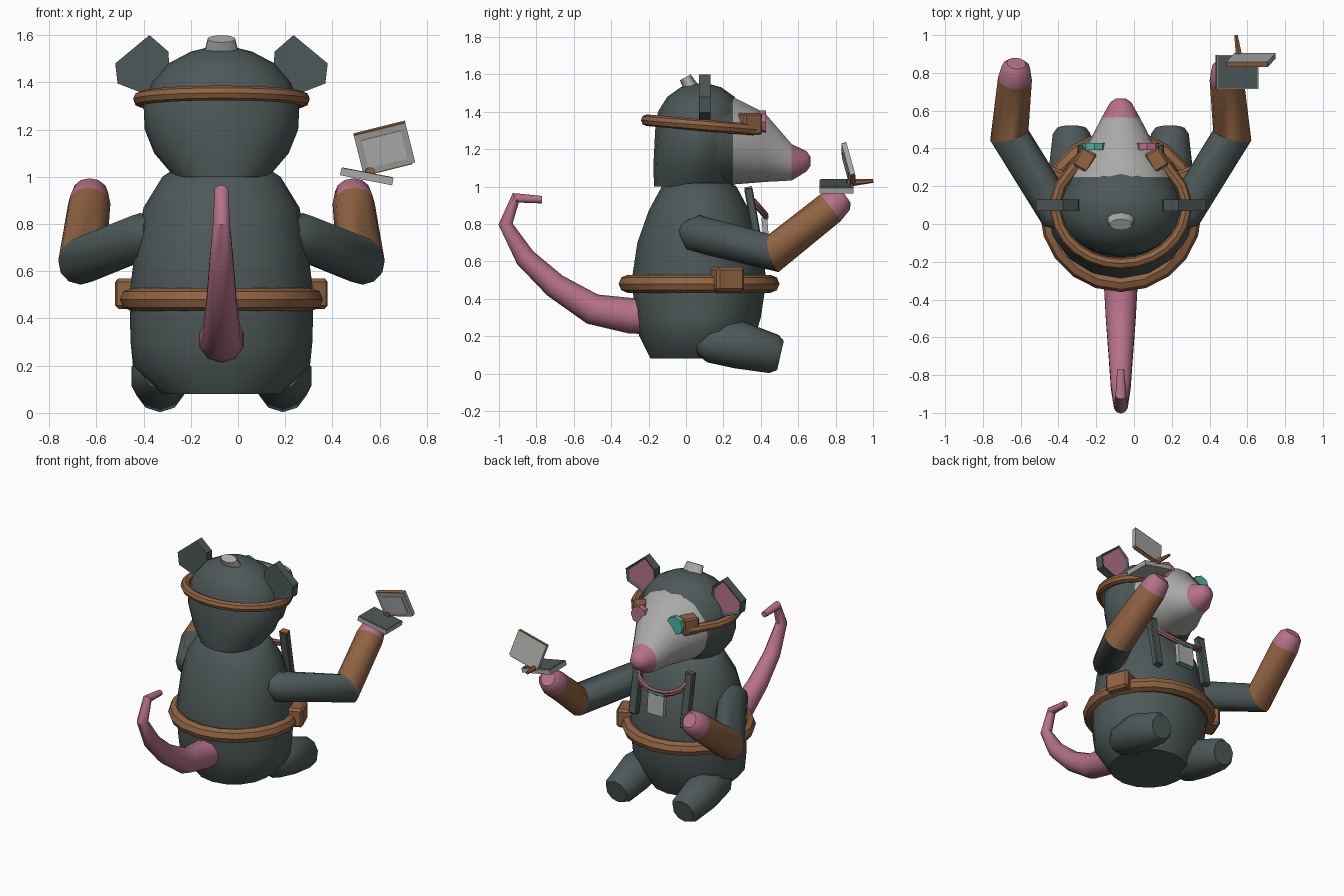
import bpy, bmesh
from math import radians, sin, cos, pi
from mathutils import Vector

cube = bpy.data.objects.get("Cube")
if cube:
    bpy.data.objects.remove(cube, do_unlink=True)

CX = -0.07  # symmetry plane of the animal


def material(name, r, g, b):
    m = bpy.data.materials.new(name)
    m.use_nodes = True
    m.diffuse_color = (r, g, b, 1)
    m.node_tree.nodes["Principled BSDF"].inputs["Base Color"].default_value = (r, g, b, 1)
    return m


FUR = material("slate fur", .075, .098, .098)
LEATHER = material("brown leather", .28, .125, .055)
PINK = material("pink skin", .47, .165, .25)
GREY = material("light grey", .40, .40, .39)
TEAL = material("teal", .08, .45, .38)
SCREEN = material("pale screen", .52, .52, .52)


def smooth(ob, angle=40):
    bpy.ops.object.select_all(action='DESELECT')
    ob.select_set(True)
    bpy.context.view_layer.objects.active = ob
    bpy.ops.object.shade_smooth_by_angle(angle=radians(angle))


def finish(bm, name, mats):
    bmesh.ops.recalc_face_normals(bm, faces=bm.faces)
    me = bpy.data.meshes.new(name)
    bm.to_mesh(me)
    bm.free()
    ob = bpy.data.objects.new(name, me)
    bpy.context.collection.objects.link(ob)
    for m in mats:
        me.materials.append(m)
    return ob


def loft(name, rings, colours, sides=14):
    """Skin rings of (centre, u vector, v vector); one colour per segment."""
    mats = list(dict.fromkeys(colours))
    bm = bmesh.new()
    loops = []
    for c, u, v in rings:
        loops.append([bm.verts.new(c + u * cos(2 * pi * i / sides) + v * sin(2 * pi * i / sides))
                      for i in range(sides)])
    for k, colour in enumerate(colours):
        a, b = loops[k], loops[k + 1]
        for i in range(sides):
            j = (i + 1) % sides
            bm.faces.new((a[i], a[j], b[j], b[i])).material_index = mats.index(colour)
    bm.faces.new(loops[0]).material_index = mats.index(colours[0])
    bm.faces.new(loops[-1]).material_index = mats.index(colours[-1])
    ob = finish(bm, name, mats)
    smooth(ob)
    return ob


def tube(name, points, colours, sides=10, ref=Vector((1, 0, 0)), side=1):
    """Tapered tube through (x, y, z, radius), x measured from the symmetry plane."""
    ps = [Vector((CX + side * x, y, z)) for x, y, z, r in points]
    rings = []
    for i, p in enumerate(ps):
        before = (p - ps[i - 1]).normalized() if i else Vector()
        after = (ps[i + 1] - p).normalized() if i + 1 < len(ps) else Vector()
        t = (before + after).normalized()
        u = t.cross(ref).normalized()
        r = points[i][3]
        rings.append((p, u * r, t.cross(u) * r))
    return loft(name, rings, colours, sides)


def box(name, size, loc, mat, rot=(0, 0, 0), bevel=0):
    bpy.ops.mesh.primitive_cube_add(size=1, location=loc, rotation=[radians(a) for a in rot])
    ob = bpy.context.object
    ob.name = name
    ob.scale = size
    bpy.ops.object.transform_apply(location=False, rotation=False, scale=True)
    ob.data.materials.append(mat)
    if bevel:
        b = ob.modifiers.new("bevel", 'BEVEL')
        b.width = bevel
        b.segments = 1
    return ob


X, Y, Z = Vector((1, 0, 0)), Vector((0, 1, 0)), Vector((0, 0, 1))

# Upright body and skull: (height, centre y, half width, half depth)
body = [(.08, .06, .25, .25), (.2, .06, .375, .31), (.3, .065, .385, .335), (.5, .07, .39, .36),
        (.7, .07, .365, .33), (.87, .07, .33, .27), (1.0, .07, .25, .2), (1.02, .07, .22, .17)]
skull = [(1.0, .03, .2, .2), (1.1, .05, .285, .225), (1.2, .06, .325, .23), (1.3, .07, .33, .235),
         (1.4, .08, .295, .23), (1.48, .08, .225, .18), (1.53, .08, .13, .11), (1.55, .08, .05, .04)]
for name, rows in (("body", body), ("skull", skull)):
    loft(name, [(Vector((CX, cy, z)), X * rx, Y * ry) for z, cy, rx, ry in rows],
         [FUR] * (len(rows) - 1), 16)

# Snout: (y, centre height, half width, half height)
snout = [(.08, 1.27, .325, .265), (.25, 1.245, .275, .24), (.42, 1.21, .175, .19),
         (.565, 1.13, .1, .1), (.645, 1.135, .055, .055), (.665, 1.135, .025, .025)]
loft("snout", [(Vector((CX, y, cz)), X * rx, Z * rz) for y, cz, rx, rz in snout],
     [FUR, GREY, GREY, PINK, PINK], 14)

# Tail
tube("tail", [(0, -.2, .31, .1), (0, -.3, .31, .095), (0, -.5, .345, .083), (0, -.7, .47, .067),
              (0, -.86, .62, .055), (0, -.965, .8, .038), (0, -.91, .94, .03), (0, -.77, .93, .02)],
     [PINK] * 7)

# Belt
bpy.ops.mesh.primitive_torus_add(location=(CX, .07, .48), major_radius=.382, minor_radius=.048,
                                 major_segments=20, minor_segments=8)
belt = bpy.context.object
belt.name = "belt"
belt.data.materials.append(LEATHER)
smooth(belt)

# Goggle strap
arc = []
for i in range(17):
    t = radians(-112 + 14 * i)
    y = .09 - .3 * cos(t)
    arc.append((.345 * sin(t), y, 1.355 - .09 * (y + .21), .031))
arc = [(-.2, .36, 1.305, .031)] + arc + [(.2, .36, 1.305, .031)]
tube("goggle_strap", arc, [LEATHER] * (len(arc) - 1), 8, Z)

# Paired parts
ear_outline = [(.45, 1.48), (.305, 1.6), (.225, 1.53), (.22, 1.45), (.31, 1.345), (.44, 1.395)]
for s, label in ((1, "left"), (-1, "right")):
    # Arm with leather sleeve and bare hand
    tube(label + "_arm",
         [(.29, .0, .77, .055), (.33, .05, .75, .1), (.59, .47, .645, .105), (.56, .77, .885, .09),
          (.555, .83, .935, .075), (.553, .85, .95, .05)],
         [FUR, FUR, LEATHER, PINK, PINK], 12, Z, s)
    # Leg
    tube(label + "_leg", [(.26, .06, .17, .07), (.26, .12, .17, .11), (.26, .28, .155, .128),
                          (.26, .47, .105, .105), (.26, .505, .097, .08)],
         [FUR] * 4, 10, X, s)
    # Ear: rim with an inset pink inner face
    bm = bmesh.new()
    face = bm.faces.new([bm.verts.new((CX + s * x, .07, z)) for x, z in ear_outline])
    moved = bmesh.ops.extrude_face_region(bm, geom=[face])["geom"]
    bmesh.ops.translate(bm, vec=(0, .06, 0), verts=[g for g in moved if isinstance(g, bmesh.types.BMVert)])
    inner = [g for g in moved if isinstance(g, bmesh.types.BMFace)]
    bmesh.ops.recalc_face_normals(bm, faces=bm.faces)
    bmesh.ops.inset_region(bm, faces=inner, thickness=.02, depth=-.01)
    inner[0].material_index = 1
    finish(bm, label + "_ear", [FUR, PINK])
    # Goggle cup and lens
    box(label + "_goggle_cup", (.09, .11, .115), (CX + s * .19, .34, 1.335), LEATHER, (0, 0, s * 30), .01)
    bpy.ops.mesh.primitive_cylinder_add(vertices=8, radius=.062, depth=.035,
                                        location=(CX + s * .14, .41, 1.345), rotation=(pi / 2, 0, 0))
    lens = bpy.context.object
    lens.name = label + "_lens"
    lens.data.materials.append(PINK if s > 0 else TEAL)
    # Belt pouch and chest bar with leather tip
    box(label + "_pouch", (.12, .16, .13), (CX + s * .37, .22, .505), LEATHER, (0, 0, s * 22), .015)
    box(label + "_chest_bar", (.06, .045, .37), (CX + s * .2, .365, .81), FUR, (10, 0, 0), .006)
    box(label + "_bar_tip", (.056, .042, .008), (CX + s * .2, .333, .995), LEATHER, (10, 0, 0))

# Lamp nub on the crown
bpy.ops.mesh.primitive_cone_add(vertices=10, radius1=.083, radius2=.06, depth=.1,
                                location=(CX, .02, 1.54), rotation=(radians(28), 0, 0))
nub = bpy.context.object
nub.name = "crown_lamp"
nub.scale.y = .55
nub.data.materials.append(GREY)
smooth(nub)

# Neck cord and badge
for name, drop, colour in (("cord", 0, PINK), ("cord_lining", .018, LEATHER)):
    tube(name, [(.18 * cos(pi * i / 8), .36 + .07 * sin(pi * i / 8), .93 - drop - .08 * sin(pi * i / 8), .012)
                for i in range(9)], [colour] * 8, 6, Z)
box("badge", (.125, .03, .15), (CX, .425, .76), GREY, (5, 0, 0))
box("badge_top_stripe", (.125, .032, .014), (CX, .425, .834), TEAL, (5, 0, 0))
box("badge_bottom_stripe", (.125, .032, .014), (CX, .427, .69), TEAL, (5, 0, 0))

# Hand-held folding computer
base_rot, lid_rot = (0, 11, 0), (15, -14, 0)
box("computer_base", (.225, .18, .03), (.545, .805, 1.0), GREY, base_rot)
box("keyboard", (.215, .17, .006), (.548, .805, 1.016), FUR, base_rot)
lid = box("computer_lid", (.225, .028, .175), (.62, .868, 1.12), GREY, lid_rot)
bpy.context.view_layer.update()
for name, size, offset, colour in (("display", (.17, .006, .125), (0, -.016, 0), SCREEN),
                                   ("lid_edge", (.225, .028, .006), (0, 0, .09), LEATHER),
                                   ("lid_foot", (.2, .028, .006), (0, 0, -.09), LEATHER)):
    box(name, size, lid.matrix_world @ Vector(offset), colour, lid_rot)
tube("computer_stand", [(.63, .86, 1.02, .022), (.62, .93, 1.025, .016), (.61, 1.0, 1.03, .01)],
     [LEATHER] * 2, 6)
